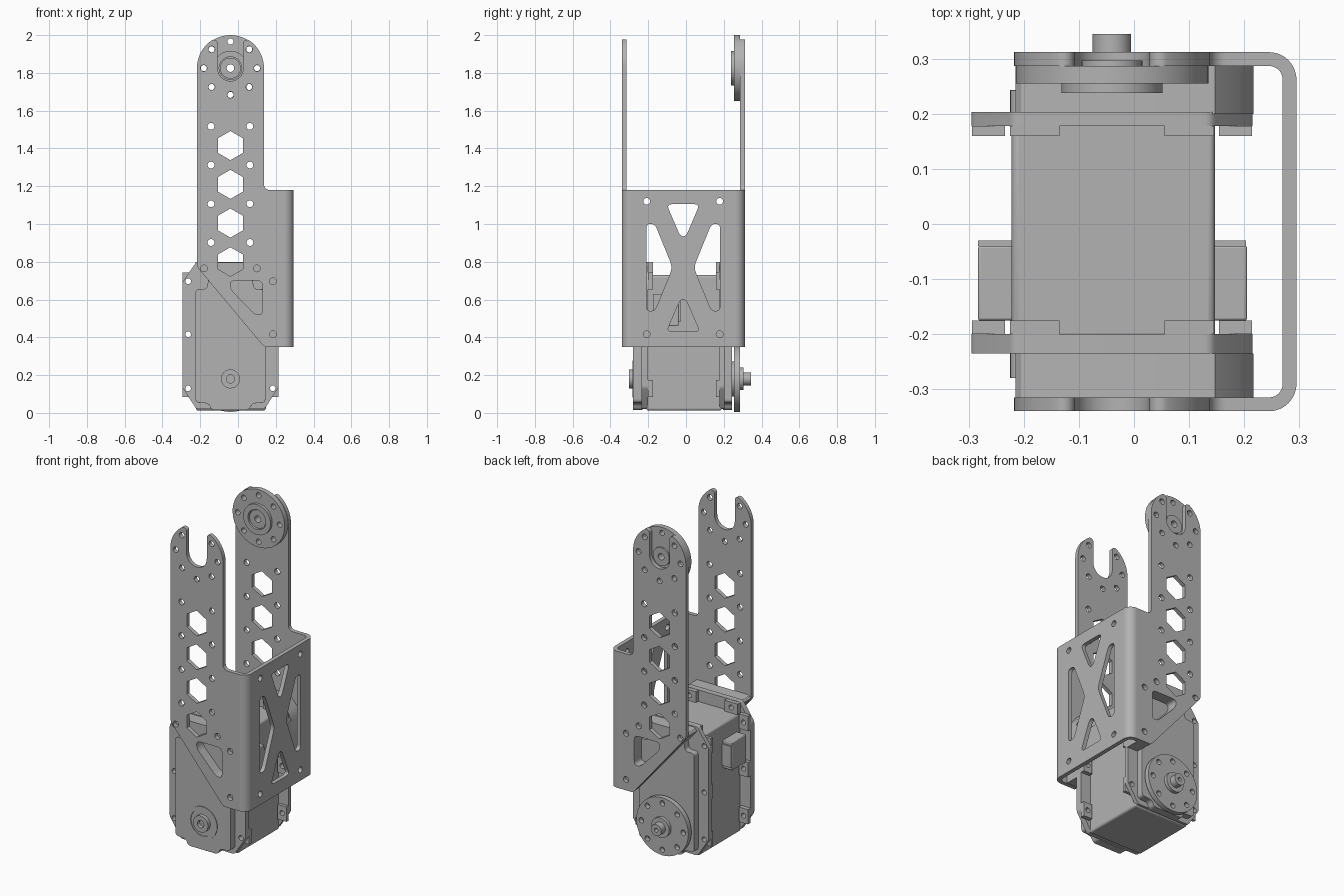
import bpy, bmesh, math
from mathutils import Vector

cube = bpy.data.objects.get("Cube")
if cube:
    bpy.data.objects.remove(cube, do_unlink=True)

grey = bpy.data.materials.new("satin_grey")
grey.use_nodes = True
tone = (0.45, 0.45, 0.45, 1)
grey.diffuse_color = tone
grey.node_tree.nodes["Principled BSDF"].inputs["Base Color"].default_value = tone
parts = []
CX = -0.04          # centre line shared by the arms and the motor


def arc(cx, cy, r, a0, a1, n=12):
    return [(cx + r * math.cos(math.radians(a0 + (a1 - a0) * i / n)),
             cy + r * math.sin(math.radians(a0 + (a1 - a0) * i / n))) for i in range(n + 1)]


def circle(cx, cy, r, n=20, start=0):
    return arc(cx, cy, r, start, start + 360, n)[:-1]


def rounded(points, r, n=5):
    """Polygon with every corner rounded."""
    out = []
    pts = [Vector(p) for p in points]
    for i, p in enumerate(pts):
        ends = []
        for q in (pts[i - 1], pts[(i + 1) % len(pts)]):
            d = q - p
            ends.append(p + d.normalized() * min(r, d.length * 0.45))
        for k in range(n + 1):
            t = k / n
            out.append(tuple(ends[0] * (1 - t) ** 2 + p * 2 * t * (1 - t) + ends[1] * t * t))
    return out


def rect(u0, u1, v0, v1):
    return [(u0, v0), (u1, v0), (u1, v1), (u0, v1)]


def register(name, mesh, bevel=0):
    obj = bpy.data.objects.new(name, mesh)
    bpy.context.collection.objects.link(obj)
    mesh.materials.clear()
    mesh.materials.append(grey)
    if bevel:
        mod = obj.modifiers.new("soft_edges", "BEVEL")
        mod.width, mod.segments, mod.limit_method = bevel, 3, "ANGLE"
        mod.angle_limit = math.radians(50)
    parts.append(obj)
    return obj


def plate(name, axis, a, b, outline, holes=(), bevel=0):
    """Flat profile with holes, extruded along an axis from a to b."""
    cu = bpy.data.curves.new(name, "CURVE")
    cu.dimensions, cu.fill_mode, cu.extrude = "2D", "BOTH", abs(b - a) / 2
    for loop in [outline, *holes]:
        sp = cu.splines.new("POLY")
        sp.points.add(len(loop) - 1)
        for p, (u, v) in zip(sp.points, loop):
            p.co = (u, v, 0, 1)
        sp.use_cyclic_u = True
    temp = bpy.data.objects.new(name, cu)
    mesh = bpy.data.meshes.new_from_object(temp)
    bpy.data.objects.remove(temp)
    bpy.data.curves.remove(cu)
    bm = bmesh.new()
    bm.from_mesh(mesh)
    bmesh.ops.remove_doubles(bm, verts=bm.verts, dist=0.0001)
    for v in bm.verts:
        x, y, w = v.co
        w += (a + b) / 2
        v.co = {"x": (w, x, y), "y": (x, w, y), "z": (x, y, w)}[axis]
    bmesh.ops.recalc_face_normals(bm, faces=bm.faces)
    bm.to_mesh(mesh)
    bm.free()
    return register(name, mesh, bevel)


def box(name, x, y, z, bevel=0):
    return plate(name, "y", *y, rect(*x, *z), bevel=bevel)


# ---- bracket arms ----
HZ, R, SLOT, TIP = 1.825, 0.1775, 0.068, 0.02
tx = SLOT + TIP
tz = math.sqrt((R - TIP) ** 2 - tx ** 2)
ang = math.degrees(math.atan2(tz, tx))
prong = arc(0, 0, R, 0, ang) + arc(tx, tz, TIP, ang, 180, 8)
right_prong = [(CX + u, HZ + v) for u, v in prong]
left_prong = [(CX - u, HZ + v) for u, v in reversed(prong)]
arm = ([(0.245, 0.35), (0.245, 1.18)] + arc(0.1675, 1.21, 0.03, 270, 180, 6)
       + right_prong + arc(CX, HZ, SLOT, 0, -180, 16) + left_prong
       + [(-0.2175, 0.785), (-0.21, 0.765), (0.125, 0.365), (0.143, 0.35)])
triangle = rounded([(-0.04, 0.70), (0.13, 0.70), (0.13, 0.52), (0.09, 0.52), (-0.04, 0.655)], 0.03)
bolts = [(-0.18, 0.765), (0.10, 0.765), (0.185, 0.697), (0.185, 0.416)]
arm_holes = [triangle]
arm_holes += [circle(u, v, 0.018) for u, v in bolts]
for i in range(4):
    arm_holes.append(circle(CX, 1.415 - 0.205 * i, 0.077, 6, 30))
    arm_holes += [circle(CX + s * 0.103, 1.517 - 0.205 * i, 0.018) for s in (-1, 1)]
ring = [(CX + u, HZ + v) for u, v in circle(0, 0, 0.141, 8, 90)]
arm_holes += [circle(u, v, 0.017) for u, v in ring[1:]]
plate("front_arm", "y", -0.34, -0.315, arm, arm_holes)
plate("back_arm", "y", 0.287, 0.312, arm, arm_holes)

# ---- bracket side wall, pierced to an X brace ----
CY = -0.015
side = [(0.195, 1.0), (0.15, 1.0), (0.062, 0.785), (0.062, 0.755), (0.15, 0.54), (0.195, 0.54)]
windows = [rounded([(CY + s * u, v) for u, v in side], 0.025) for s in (-1, 1)]
for top, tip in ((1.105, 0.935), (0.43, 0.60)):
    windows.append(rounded([(CY - 0.088, top), (CY + 0.088, top), (CY + 0.015, tip), (CY - 0.015, tip)], 0.03))
windows += [circle(CY + s * 0.193, v, 0.018) for s in (-1, 1) for v in (0.416, 1.12)]
plate("side_wall", "x", 0.27, 0.295, rect(-0.29, 0.262, 0.35, 1.18), windows)
for name, cy, a in (("front_bend", -0.29, -90), ("back_bend", 0.262, 0)):
    plate(name, "z", 0.35, 1.18, arc(0.245, cy, 0.05, a, a + 90) + arc(0.245, cy, 0.025, a + 90, a))

# ---- spacers between the arms and the motor flanges ----
spacer = [(-0.215, 0.775), (-0.205, 0.79), (-0.193, 0.795), (0.147, 0.795), (0.193, 0.74),
          (0.217, 0.69), (0.217, 0.352), (0.143, 0.352)]
plate("front_spacer", "y", -0.315, -0.235, spacer, [triangle])
plate("back_spacer", "y", 0.20, 0.287, spacer, [triangle])

# ---- motor case ----
box("motor_body", (-0.222, 0.147), (-0.21, 0.19), (0.012, 0.73), 0.012)
half = [(0.10, 0.015), (0.115, 0.05), (0.185, 0.055), (0.185, 0.655), (0.125, 0.655), (0.115, 0.72)]
cover = rounded([(CX + u, v) for u, v in half] + [(CX - u, v) for u, v in reversed(half)], 0.02)
plate("front_cover", "y", -0.28, -0.23, cover, bevel=0.012)
plate("back_cover", "y", 0.195, 0.243, cover, bevel=0.008)

half = [(0.18, 0.02), (0.255, 0.135), (0.255, 0.69), (0.18, 0.80)]
flange = rounded([(CX + u, v) for u, v in half] + [(CX - u, v) for u, v in reversed(half)], 0.012)
screws = [(CX + s * 0.224, v) for s in (-1, 1) for v in (0.13, 0.416, 0.697)]
screws += [(CX + s * 0.14, 0.765) for s in (-1, 1)]
holes = [circle(u, v, 0.015) for u, v in screws]
plate("front_flange", "y", -0.235, -0.20, flange, holes)
plate("back_flange", "y", 0.178, 0.203, flange, holes)
for label, a, b in (("front", -0.20, -0.175), ("back", 0.16, 0.178)):
    for i, (u, v) in enumerate(screws):
        w, h = (0.03, 0.045) if i < 6 else (0.045, 0.033)
        plate(f"{label}_lug_{i + 1}", "y", a, b, rect(u - w, u + w, v - h, v + h), [circle(u, v, 0.015)])

# ---- cable sockets on both sides ----
for label, x0, x1 in (("left", 0.14, 0.205), ("right", -0.283, -0.215)):
    box(label + "_socket", (x0, x1), (-0.175, -0.04), (0.46, 0.63), 0.004)
    box(label + "_socket_lip", (x0, x1 - 0.002), (-0.04, -0.03), (0.48, 0.61))


# ---- turned parts ----
def disc(name, z, y0, y1, r, bore=0, pattern=(), n=48):
    inner = [circle(CX, z, bore, 24)] if bore else []
    return plate(name, "y", y0, y1, circle(CX, z, r, n), inner + list(pattern))


upper = [circle(u, v, 0.016) for u, v in ring]
lower = [circle(u, v - HZ + 0.18, 0.016) for u, v in ring]
disc("upper_horn", HZ, 0.255, 0.287, 0.175, 0.02, upper)
disc("upper_horn_rim", HZ, 0.238, 0.255, 0.092, 0.06)
disc("upper_horn_hub", HZ, 0.246, 0.297, 0.055, 0.02)
disc("lower_horn", 0.18, 0.255, 0.285, 0.175, 0, lower)
disc("lower_horn_base", 0.18, 0.24, 0.255, 0.092)
disc("lower_horn_hub", 0.18, 0.285, 0.305, 0.06)
disc("output_shaft", 0.18, 0.305, 0.345, 0.035, 0.012)
disc("front_boss_ring", 0.18, -0.284, -0.28, 0.098, 0.08)
disc("front_boss", 0.18, -0.303, -0.28, 0.05, 0.022)

# ---- shading ----
bpy.ops.object.select_all(action="DESELECT")
for obj in parts:
    obj.select_set(True)
bpy.context.view_layer.objects.active = parts[0]
bpy.ops.object.shade_smooth_by_angle(angle=math.radians(30))
